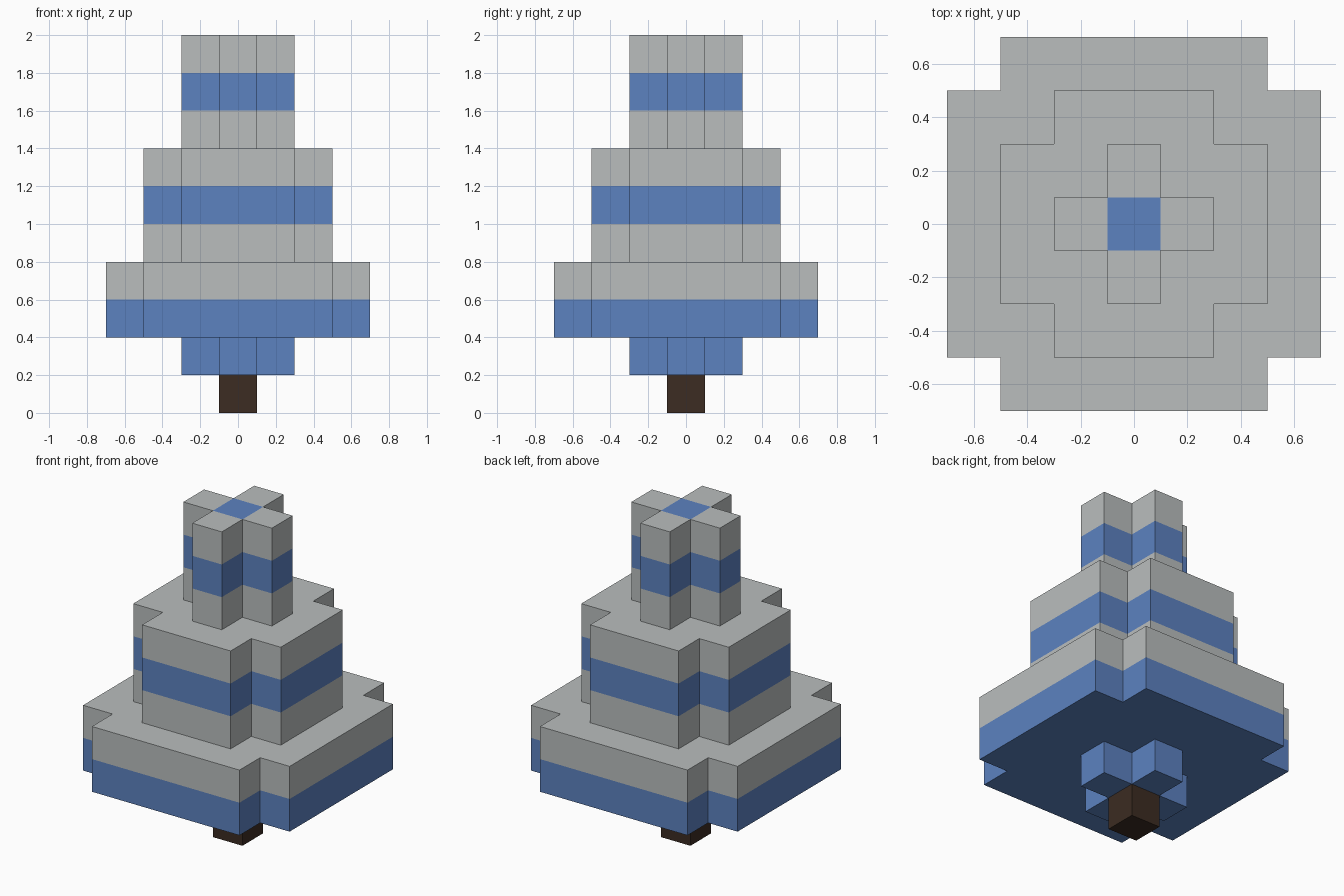
import bpy
import bmesh

cube = bpy.data.objects.get("Cube")
if cube:
    bpy.data.objects.remove(cube, do_unlink=True)


def make_material(name, color):
    mat = bpy.data.materials.new(name)
    mat.use_nodes = True
    mat.diffuse_color = (*color, 1)
    mat.node_tree.nodes["Principled BSDF"].inputs["Base Color"].default_value = (*color, 1)
    return mat


snow = make_material("snow_grey", (0.49, 0.515, 0.515))
needles = make_material("needle_blue", (0.107, 0.223, 0.527))
bark = make_material("bark_brown", (0.045, 0.025, 0.016))
MATERIALS = [snow, needles, bark]
SNOW, NEEDLES, BARK = range(len(MATERIALS))
STEP = 0.2  # height of one colour band, and depth of the corner notches


def finish(name, bm):
    bmesh.ops.remove_doubles(bm, verts=bm.verts, dist=0.001)
    bmesh.ops.recalc_face_normals(bm, faces=bm.faces)
    mesh = bpy.data.meshes.new(name)
    bm.to_mesh(mesh)
    bm.free()
    for mat in MATERIALS:
        mesh.materials.append(mat)
    obj = bpy.data.objects.new(name, mesh)
    bpy.context.collection.objects.link(obj)


def add_face(bm, points, material):
    face = bm.faces.new([bm.verts.new(p) for p in points])
    face.material_index = material


def turn(point, quarter):
    x, y = point
    for _ in range(quarter):
        x, y = -y, x
    return x, y


def cross_tier(name, outer, base, bands, tip=None):
    """Cross-shaped prism with one colour per band; tip colours the top centre."""
    inner = outer - STEP
    bm = bmesh.new()
    # Outline of the cross, one arm per quarter turn
    arm = [(-inner, -outer), (inner, -outer), (inner, -inner)]
    outline = [turn(p, q) for q in range(4) for p in arm]
    for i, color in enumerate(bands):
        low, high = base + i * STEP, base + (i + 1) * STEP
        for a, b in zip(outline, outline[1:] + outline[:1]):
            add_face(bm, [(*a, low), (*b, low), (*b, high), (*a, high)], color)
    # Caps: a centre square and four arms
    caps = ((base, bands[0], None), (base + len(bands) * STEP, bands[-1], tip))
    for z, color, centre in caps:
        square = [turn((inner, inner), q) for q in range(4)]
        add_face(bm, [(*p, z) for p in square], color if centre is None else centre)
        for q in range(4):
            quad = [turn(p, q) for p in arm + [(-inner, -inner)]]
            add_face(bm, [(*p, z) for p in quad], color)
    finish(name, bm)


# Trunk
bm = bmesh.new()
bmesh.ops.create_cube(bm, size=STEP)
bmesh.ops.translate(bm, verts=bm.verts, vec=(0, 0, STEP / 2))
for face in bm.faces:
    face.material_index = BARK
finish("trunk", bm)

# Foliage, from the ground up
cross_tier("foliage_base", 0.3, 0.2, [NEEDLES])
cross_tier("lower_foliage", 0.7, 0.4, [NEEDLES, SNOW])
cross_tier("middle_foliage", 0.5, 0.8, [SNOW, NEEDLES, SNOW])
cross_tier("upper_foliage", 0.3, 1.4, [SNOW, NEEDLES, SNOW], tip=NEEDLES)
